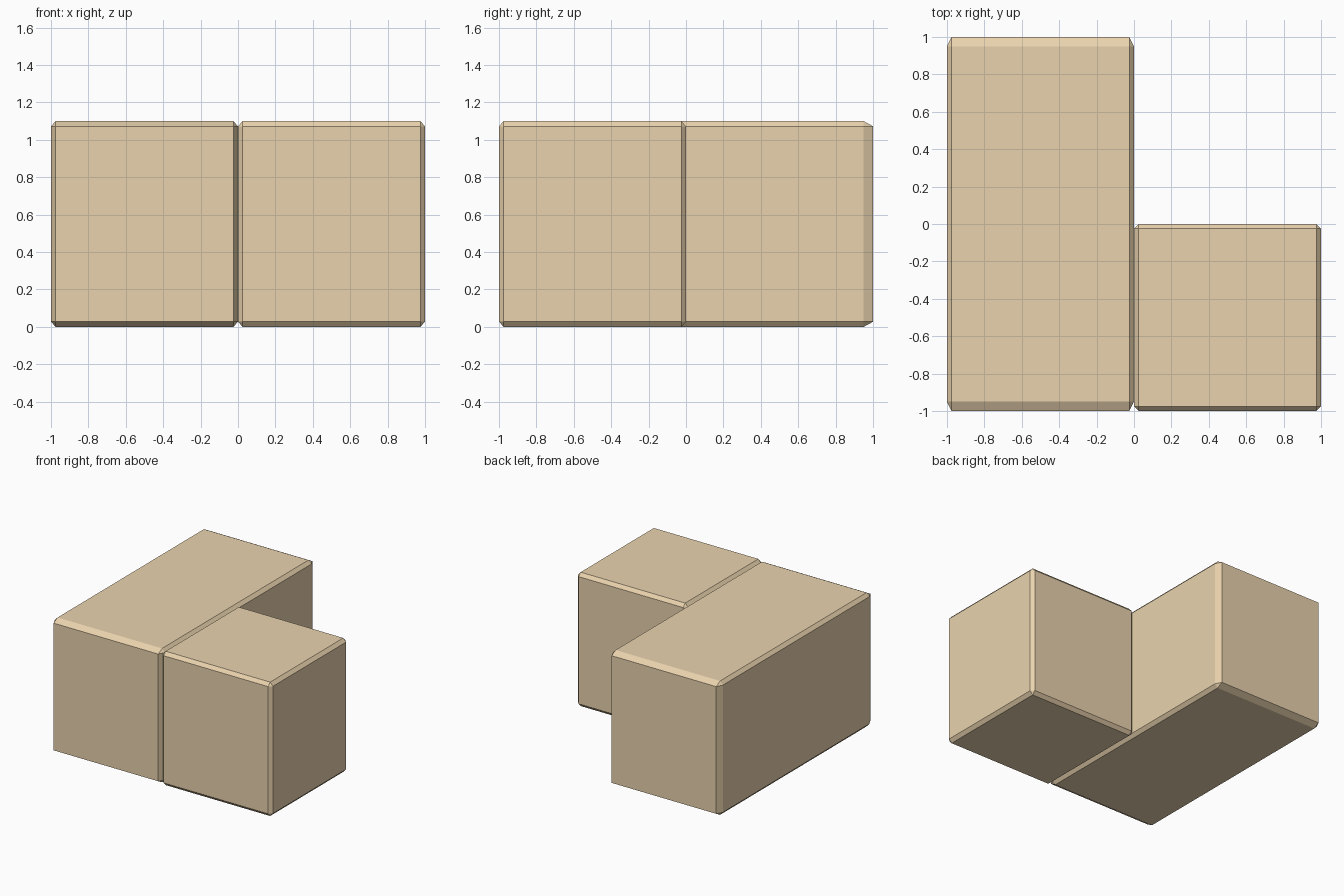
import bpy

if "Cube" in bpy.data.objects:
    bpy.data.objects.remove(bpy.data.objects["Cube"])

wood = bpy.data.materials.new("tan_wood")
wood.diffuse_color = (0.82, 0.65, 0.42, 1.0)
wood.use_nodes = True
wood.node_tree.nodes["Principled BSDF"].inputs["Base Color"].default_value = wood.diffuse_color


def block(name, centre, size):
    """Unit cube with a one-segment chamfer, stretched so the chamfer scales with it."""
    bpy.ops.mesh.primitive_cube_add(size=1, location=centre)
    ob = bpy.context.object
    ob.name = name
    ob.scale = size
    bevel = ob.modifiers.new("chamfer", 'BEVEL')
    bevel.width = 0.025
    bevel.segments = 1
    ob.data.materials.append(wood)
    return ob


# Long arm of the L, running front to back
block("long_block", (-0.5, 0.0, 0.55), (1.0, 2.0, 1.1))

# Short arm of the L, at the front right
block("short_block", (0.5, -0.5, 0.55), (1.0, 1.0, 1.1))
